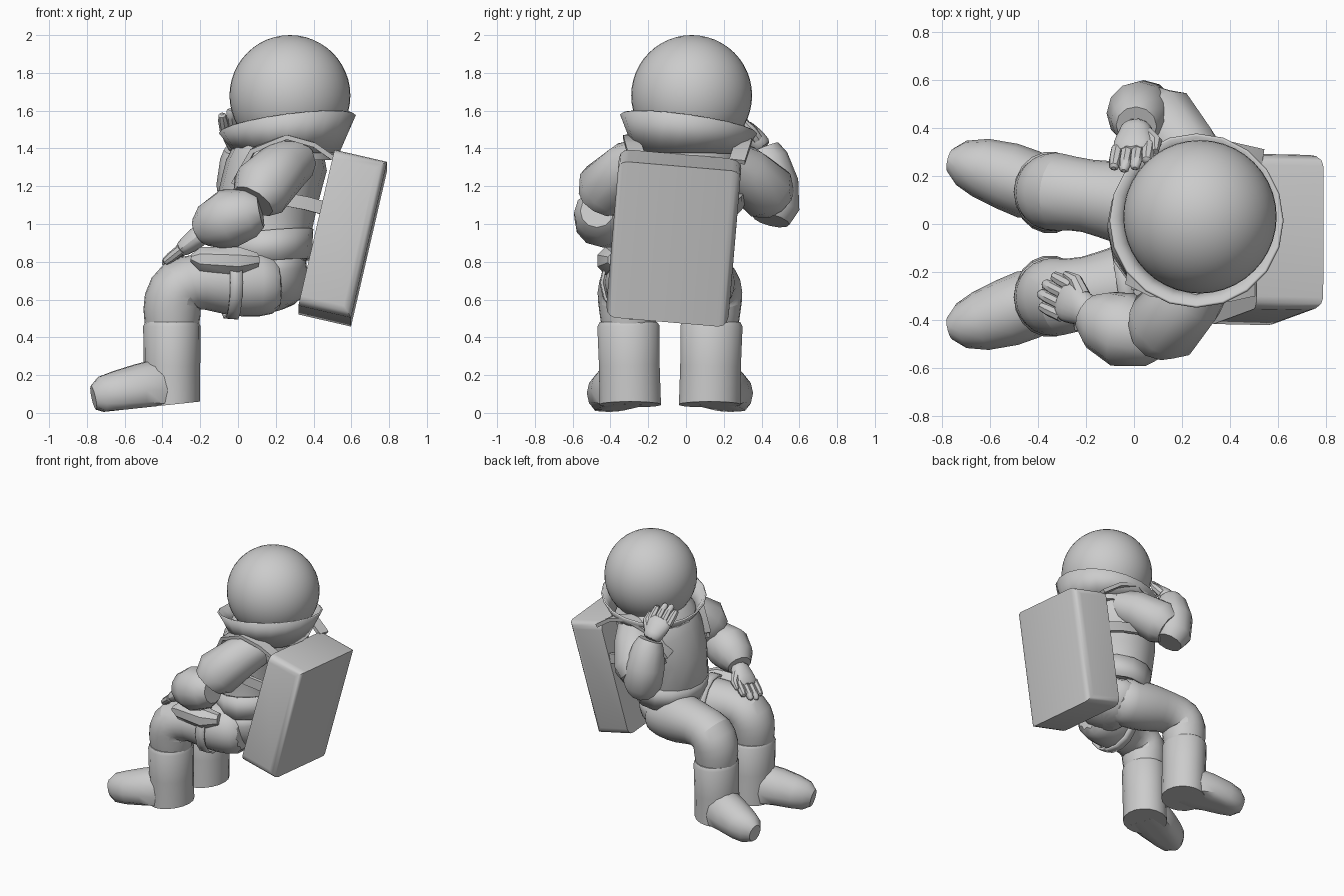
import bpy, bmesh
from math import sin, cos, pi, radians
from mathutils import Vector, Matrix

if "Cube" in bpy.data.objects:
    bpy.data.objects.remove(bpy.data.objects["Cube"])


def finish(name, bm, subdiv=0, thick=0):
    bmesh.ops.recalc_face_normals(bm, faces=bm.faces)
    me = bpy.data.meshes.new(name)
    bm.to_mesh(me)
    bm.free()
    ob = bpy.data.objects.new(name, me)
    bpy.context.collection.objects.link(ob)
    if thick:
        m = ob.modifiers.new("thickness", 'SOLIDIFY')
        m.thickness = thick
    if subdiv:
        m = ob.modifiers.new("smooth", 'SUBSURF')
        m.levels = m.render_levels = subdiv
    return ob


def tube(name, rings, sides=12, side=(1, 0, 0), cap=True, subdiv=0, thick=0, warp=None, phase=0.0):
    """Loft of elliptical rings (x, y, z, radius along side, other radius)."""
    bm = bmesh.new()
    pts = [Vector(r[:3]) for r in rings]
    loops = []
    for i, r in enumerate(rings):
        t = (pts[min(i + 1, len(pts) - 1)] - pts[max(i - 1, 0)]).normalized()
        s = Vector(side)
        u = (s - t * s.dot(t)).normalized()
        v = t.cross(u)
        ru, rv = r[3], r[-1]
        loop = []
        for k in range(sides):
            a = 2 * pi * k / sides + phase
            p = pts[i] + u * ru * cos(a) + v * rv * sin(a)
            loop.append(bm.verts.new(warp(p) if warp else p))
        loops.append(loop)
    for a, b in zip(loops, loops[1:]):
        for k in range(sides):
            j = (k + 1) % sides
            bm.faces.new((a[k], a[j], b[j], b[k]))
    if cap:
        bm.faces.new(loops[0])
        bm.faces.new(loops[-1])
    return finish(name, bm, subdiv, thick)


def ball(name, c, r):
    bm = bmesh.new()
    bmesh.ops.create_uvsphere(bm, u_segments=40, v_segments=24, radius=r, matrix=Matrix.Translation(c))
    return finish(name, bm)


def hand(name, wrist, tip, side, thumb):
    """Flattened palm, four fingers and a thumb."""
    w, t = Vector(wrist), Vector(tip)
    d, s = t - w, Vector(side).normalized()
    tube(name + "_palm", [(*(w - d * .08), .07, .06), (*(w + d * .12), .075, .06),
                          (*(w + d * .35), .095, .055), (*(w + d * .62), .092, .038)],
         10, side, subdiv=1)
    for i, ln in enumerate((.9, 1, .98, .86)):
        o = (i - 1.5) * .044
        a, b = w + d * .45 + s * o, w + d * ln + s * o * 1.05
        tube(f"{name}_finger_{i + 1}", [(*a, .028), (*a.lerp(b, .6), .027), (*a.lerp(b, .92), .021),
                                        (*b, .009)], 8, side)
    a, m, b = w + d * .2 + s * thumb * .05, w + d * .42 + s * thumb * .095, w + d * .64 + s * thumb * .1
    tube(name + "_thumb", [(*a, .034), (*m, .029), (*b, .014)], 8, side)


# Helmet and flared, tilted collar
ball("helmet", (.275, .03, 1.68), .32)


def tilt(p):
    k = max(0, (p.z - 1.38) / .155)
    return p + Vector((0, 0, k * (.13 * (p.x - .26) - .14 * (p.y - .015))))


tube("collar", [(.26, .015, 1.38, .265, .275), (.26, .015, 1.535, .353, .353)], 20,
     cap=False, thick=.012, warp=tilt)
tube("neck_ring", [(.265, .02, 1.34, .255, .27), (.265, .02, 1.4, .255, .27)], 20)

# Torso, belt and pelvis
tube("torso", [(.16, -.04, .82, .22, .26), (.14, -.03, .95, .25, .26), (.15, -.01, 1.1, .265, .28),
               (.19, .01, 1.26, .265, .31), (.24, .02, 1.38, .25, .31), (.27, .02, 1.45, .2, .24)], 16)
tube("belt", [(.16, -.045, .79, .23, .28), (.145, -.035, .95, .255, .28)], 14, cap=False, thick=.02)
tube("pelvis", [(.22, -.085, .54, .1, .1), (.2, -.08, .6, .17, .22), (.17, -.06, .72, .21, .28),
                (.16, -.05, .84, .21, .27)], 14, subdiv=1)

# Legs and boots, mirrored across the hip line
HIP = -.085


def sole(p):
    return Vector((p.x, p.y, max(p.z, .06 * (p.x + .76) / .56)))


for word, m in (("near", -1), ("far", 1)):
    Y = lambda o: HIP + m * o
    tube(word + "_leg", [(.24, Y(.13), .69, .16), (.12, Y(.14), .68, .185), (-.05, Y(.175), .69, .185),
                         (-.2, Y(.205), .7, .15), (-.32, Y(.22), .675, .172), (-.35, Y(.22), .6, .172),
                         (-.35, Y(.22), .47, .15), (-.35, Y(.22), .38, .14)], 12, (0, 1, 0), subdiv=1)
    tube(word + "_boot_shaft", [(-.35, Y(.21), .03, .15, .165), (-.35, Y(.215), .25, .15, .163),
                                (-.35, Y(.22), .46, .152, .167), (-.35, Y(.22), .48, .142, .155)], 18, warp=sole)
    tube(word + "_boot_foot", [(-.34, Y(.22), .12, .12, .17), (-.44, Y(.25), .12, .145, .165),
                               (-.53, Y(.285), .115, .142, .145), (-.64, Y(.32), .1, .125, .125),
                               (-.72, Y(.34), .09, .095, .105), (-.765, Y(.35), .08, .05, .065)],
         14, (0, 1, 0), warp=sole)

# Thigh pouch and its strap
tube("thigh_pouch", [(-.25, -.4, .82, .045, .02), (-.2, -.4, .815, .065, .07),
                     (.0, -.4, .805, .075, .08), (.1, -.37, .81, .05, .04)], 8, (0, 1, 0), phase=pi / 8)
tube("thigh_strap", [(-.07, -.265, .69, .195), (-.005, -.255, .69, .2)],
     14, (0, 1, 0), cap=False, thick=.015)

# Resting arm
tube("resting_upper_arm", [(.31, -.19, 1.34, .12), (.24, -.3, 1.3, .145), (.12, -.425, 1.18, .165),
                           (.08, -.46, 1.12, .12)], 10)
tube("resting_forearm", [(.12, -.47, 1.07, .09), (.07, -.465, 1.06, .13), (-.05, -.44, 1.03, .158),
                         (-.14, -.4, .99, .13), (-.19, -.37, .96, .085)], 12, (0, 0, 1))
hand("resting_hand", (-.19, -.365, .95), (-.39, -.265, .79), (.3, .9, .15), 1)

# Raised arm with the hand at the helmet
tube("raised_upper_arm", [(.3, .19, 1.34, .12), (.22, .3, 1.28, .145), (.11, .43, 1.17, .16),
                          (.07, .47, 1.12, .12)], 10)
tube("raised_forearm", [(.06, .45, 1.02, .1), (.04, .465, 1.08, .135), (.02, .46, 1.22, .135),
                        (.015, .43, 1.35, .11), (.01, .41, 1.4, .085)], 12)
hand("raised_hand", (.01, .4, 1.41), (-.02, .225, 1.61), (1, .15, .1), 1)

# Backpack, leaning with the torso; edges rounded except the top and bottom rims
bm = bmesh.new()
bmesh.ops.create_cube(bm, size=1, matrix=Matrix.Diagonal((.285, .65, .85, 1)))
outer = [e for e in bm.edges if abs(e.verts[0].co.x - e.verts[1].co.x) > .1
         or (all(v.co.x > 0 for v in e.verts) and abs(e.verts[0].co.z - e.verts[1].co.z) > .1)]
bmesh.ops.bevel(bm, geom=outer, offset=.05, segments=3, affect='EDGES', profile=.5)
up = Vector((.19, .07, .82)).normalized()
wide = (Vector((0, 1, -.09)) - up * Vector((0, 1, -.09)).dot(up)).normalized()
deep = wide.cross(up)
rot = Matrix((deep, wide, up)).transposed().to_4x4()
bm.transform(Matrix.Translation((.555, -.065, .925)) @ rot)
finish("backpack", bm)

# Backpack straps over the shoulders and around the ribs
for word, m in (("near", -1), ("far", 1)):
    over = [(-.02, .22, 1.22), (.08, .27, 1.39), (.26, .3, 1.46), (.4, .29, 1.42), (.53, .26, 1.33)]
    tube(word + "_shoulder_strap", [(x, .01 + m * y, z, .06, .018) for x, y, z in over], 4, (0, 1, 0), phase=pi / 4)
    ribs = [(0, .26, 1.2), (.2, .3, 1.14), (.36, .28, 1.11), (.47, .25, 1.08)]
    tube(word + "_rib_strap", [(x, m * y, z, .05, .02) for x, y, z in ribs], 4, (0, 0, 1), phase=pi / 4)

# Smooth shading with sharp creases kept
bpy.ops.object.select_all(action='SELECT')
bpy.context.view_layer.objects.active = bpy.data.objects["helmet"]
bpy.ops.object.shade_smooth_by_angle(angle=radians(40))
